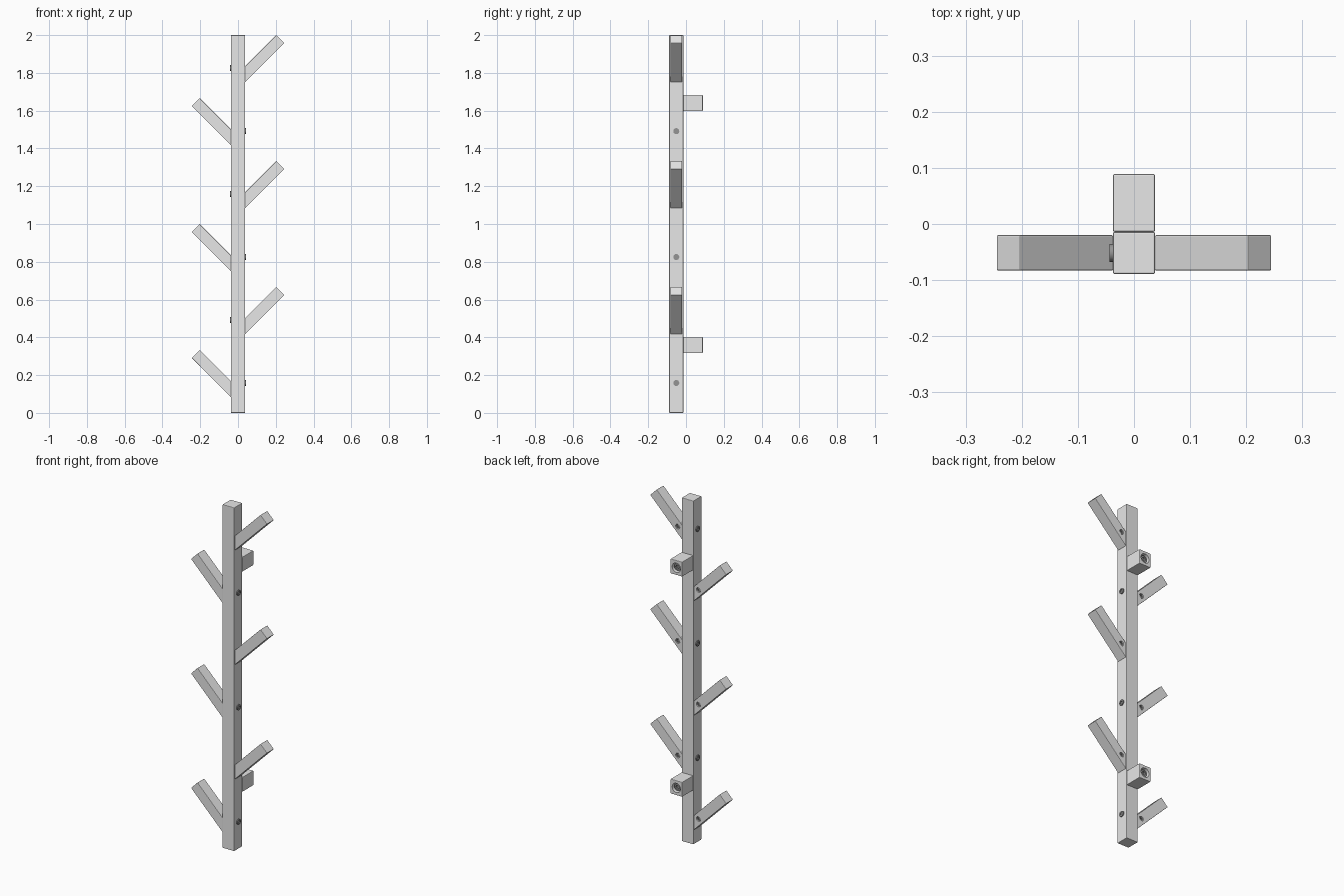
import bpy, bmesh, math
from mathutils import Vector

cube = bpy.data.objects.get("Cube")
if cube:
    bpy.data.objects.remove(cube, do_unlink=True)


def material(name, value):
    m = bpy.data.materials.new(name)
    m.use_nodes = True
    colour = (value, value, value, 1)
    m.diffuse_color = colour
    m.node_tree.nodes["Principled BSDF"].inputs["Base Color"].default_value = colour
    return m


GREY = material("light grey", 0.8)
STEEL = material("steel grey", 0.3)

POST = 0.0375                       # half width of the post
POST_Y, BACK_Y = -0.0515, -0.014    # post centre and post back face
ARM_BACK, ARM_FRONT = -0.02, -0.083


def finish(bm, name, mat, bevel=0.0):
    bmesh.ops.recalc_face_normals(bm, faces=bm.faces)
    mesh = bpy.data.meshes.new(name)
    bm.to_mesh(mesh)
    bm.free()
    mesh.materials.append(mat)
    ob = bpy.data.objects.new(name, mesh)
    bpy.context.collection.objects.link(ob)
    if bevel:
        mod = ob.modifiers.new("soft edges", 'BEVEL')
        mod.width = bevel
        mod.segments = 2
        apply(ob, mod)
    return ob


def activate(ob):
    bpy.ops.object.select_all(action='DESELECT')
    ob.select_set(True)
    bpy.context.view_layer.objects.active = ob


def apply(ob, mod):
    activate(ob)
    bpy.ops.object.modifier_apply(modifier=mod.name)


def box(name, low, high):
    low, high = Vector(low), Vector(high)
    bm = bmesh.new()
    bmesh.ops.create_cube(bm, size=1)
    for v in bm.verts:
        v.co = (low + high) / 2 + v.co * (high - low)
    return finish(bm, name, GREY, 0.003)


def disc(name, centre, axis, radius, depth, socket=0.0):
    """Cylinder whose outer face is at centre and faces axis, with an optional socket."""
    axis = Vector(axis)
    bm = bmesh.new()
    bmesh.ops.create_cone(bm, cap_ends=True, segments=24, radius1=radius,
                          radius2=radius, depth=depth)
    if socket:
        top = max(bm.faces, key=lambda f: f.calc_center_median().z)
        bmesh.ops.inset_region(bm, faces=[top], thickness=radius - socket)
        top = max((f for f in bm.faces if len(f.verts) > 4),
                  key=lambda f: f.calc_center_median().z)
        hole = bmesh.ops.extrude_discrete_faces(bm, faces=[top])["faces"][0]
        bmesh.ops.translate(bm, verts=hole.verts, vec=(0, 0, -depth * 0.5))
    turn = Vector((0, 0, 1)).rotation_difference(axis)
    for v in bm.verts:
        v.co = turn @ (v.co - Vector((0, 0, depth / 2))) + Vector(centre)
    return finish(bm, name, STEEL)


def smooth(ob):
    activate(ob)
    bpy.ops.object.shade_smooth_by_angle(angle=math.radians(30))


def counterbore(ob, centre, radius, depth):
    """Cut a round recess into the back of a part."""
    x, y, z = centre
    cutter = disc("cutter", (x, y + 0.01, z), (0, 1, 0), radius, depth + 0.01)
    cutter.hide_render = True
    mod = ob.modifiers.new("recess", 'BOOLEAN')
    mod.object = cutter
    mod.solver = 'EXACT'
    apply(ob, mod)
    bpy.data.objects.remove(cutter, do_unlink=True)
    ob.data.materials.clear()
    ob.data.materials.append(GREY)
    for p in ob.data.polygons:
        p.material_index = 0


# Upright post
box("post", (-POST, POST_Y - POST, 0), (POST, BACK_Y, 2))

# Slanted arms, alternating sides, each held by a bolt through the post
for i in range(6):
    side = -1 if i % 2 == 0 else 1
    top = (i + 1) / 3
    profile = [(POST, top - 0.25), (0.245, top - 0.042),
               (0.203, top), (POST, top - 0.1655)]
    bm = bmesh.new()
    face = bm.faces.new([bm.verts.new((side * x, ARM_FRONT, z)) for x, z in profile])
    new = bmesh.ops.extrude_face_region(bm, geom=[face])["geom"]
    bmesh.ops.translate(bm, verts=[g for g in new if isinstance(g, bmesh.types.BMVert)],
                        vec=(0, ARM_BACK - ARM_FRONT, 0))
    arm = finish(bm, f"arm_{i + 1}", GREY, 0.002)
    nut = (side * 0.067, ARM_BACK, top - 0.178)
    counterbore(arm, nut, 0.014, 0.012)
    smooth(disc(f"arm_nut_{i + 1}", (nut[0], ARM_BACK - 0.004, nut[2]),
                (0, 1, 0), 0.011, 0.008, 0.006))
    smooth(disc(f"post_bolt_{i + 1}", (-side * (POST + 0.006), POST_Y, top - 0.175),
                (-side, 0, 0), 0.016, 0.008, 0.008))

# Wall spacers behind the post, with a recessed screw
for name, z in (("lower", 0.359), ("upper", 1.641)):
    spacer = box(f"{name}_spacer", (-POST, BACK_Y, z - 0.0425), (POST, 0.089, z + 0.0425))
    counterbore(spacer, (0, 0.089, z), 0.027, 0.03)
    smooth(disc(f"{name}_spacer_screw", (0, 0.079, z), (0, 1, 0), 0.02, 0.02, 0.011))
